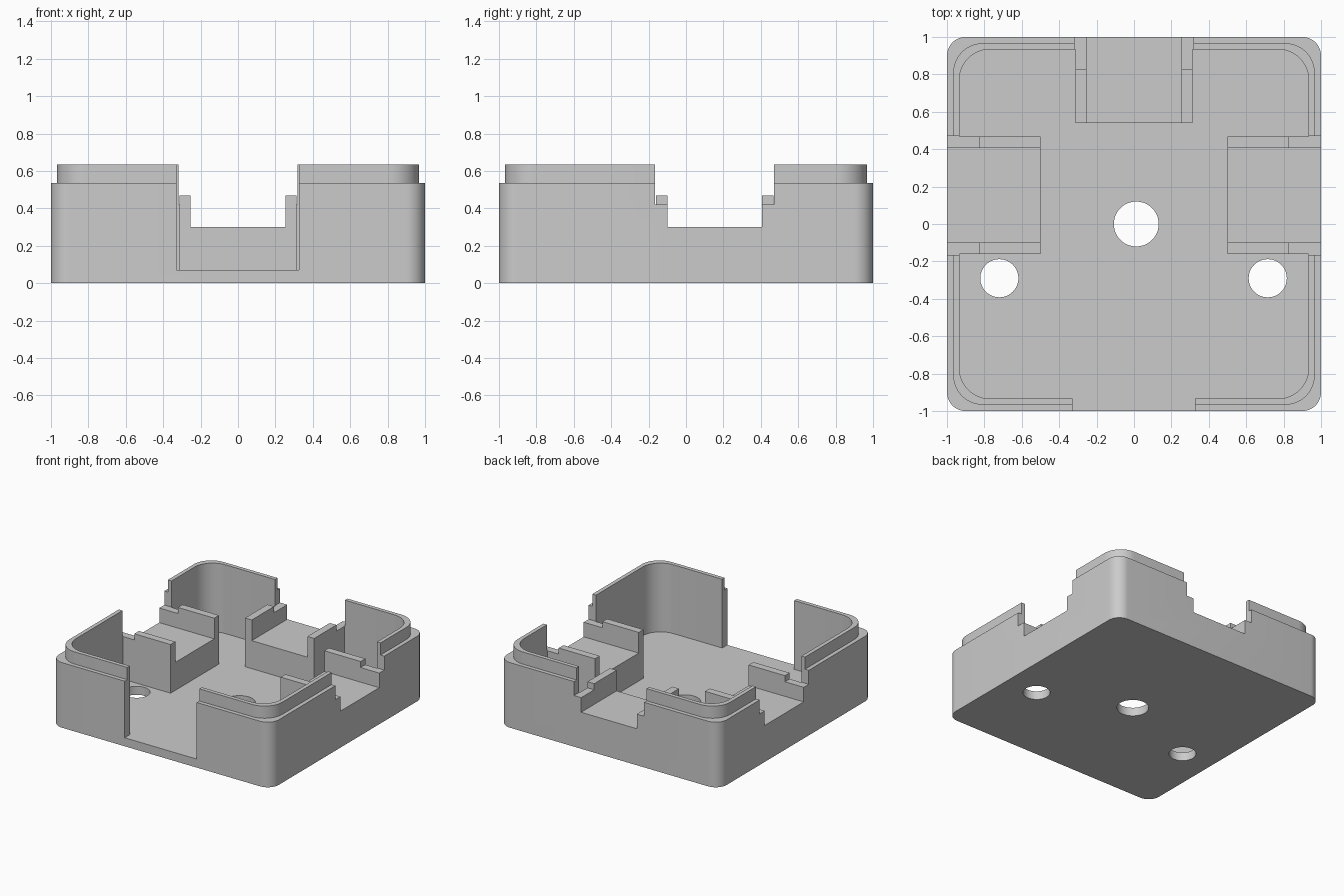
import bpy
import bmesh
from math import cos, sin, pi
from mathutils import Matrix, Vector

old = bpy.data.objects.get("Cube")
if old:
    bpy.data.objects.remove(old)

grey = bpy.data.materials.new("light grey plastic")
grey.use_nodes = True
colour = (0.6, 0.6, 0.6, 1)
grey.diffuse_color = colour
grey.node_tree.nodes["Principled BSDF"].inputs["Base Color"].default_value = colour


def prism(name, outline, z0, z1, angle=0):
    """Extrude a flat outline from z0 to z1, turned about the z axis."""
    bm = bmesh.new()
    face = bm.faces.new([bm.verts.new((x, y, z0)) for x, y in outline])
    top = bmesh.ops.extrude_face_region(bm, geom=[face])["geom"]
    verts = [v for v in top if isinstance(v, bmesh.types.BMVert)]
    bmesh.ops.translate(bm, verts=verts, vec=Vector((0, 0, z1 - z0)))
    bmesh.ops.recalc_face_normals(bm, faces=bm.faces)
    bm.transform(Matrix.Rotation(angle, 4, "Z"))
    mesh = bpy.data.meshes.new(name)
    bm.to_mesh(mesh)
    bm.free()
    mesh.materials.append(grey)
    obj = bpy.data.objects.new(name, mesh)
    bpy.context.collection.objects.link(obj)
    return obj


def rounded(half, r, steps=12):
    """Outline of a square with rounded corners."""
    c = half - r
    pts = []
    for q, (sx, sy) in enumerate([(1, 1), (-1, 1), (-1, -1), (1, -1)]):
        for i in range(steps + 1):
            a = (q + i / steps) * pi / 2
            pts.append((sx * c + r * cos(a), sy * c + r * sin(a)))
    return pts


def rect(x0, x1, y0, y1):
    return [(x0, y0), (x1, y0), (x1, y1), (x0, y1)]


def circle(x, y, r, n=48):
    return [(x + r * cos(2 * pi * i / n), y + r * sin(2 * pi * i / n)) for i in range(n)]


def combine(target, tool, operation):
    mod = target.modifiers.new(operation, "BOOLEAN")
    mod.operation = operation
    mod.solver = "EXACT"
    mod.object = tool
    bpy.context.view_layer.objects.active = target
    bpy.ops.object.modifier_apply(modifier=mod.name)
    bpy.data.objects.remove(tool)


floor_z, rim_z, lip_z = 0.07, 0.535, 0.635
shelf_z, step_z, rail_z = 0.30, 0.42, 0.47

# Tray: outer wall with a raised lip, hollowed down to the floor
tray = prism("enclosure_tray", rounded(1, 0.1), 0, rim_z)
combine(tray, prism("lip", rounded(0.967, 0.16), 0.2, lip_z), "UNION")
combine(tray, prism("cavity", rounded(0.934, 0.165), floor_z, 1), "DIFFERENCE")

# Wide front opening, level with the floor
combine(tray, prism("front_opening", rect(-0.33, 0.325, -1.1, -0.8), floor_z, 1), "DIFFERENCE")

# Connector shelves with stepped side rails: back, right side, left side
half, gap = 0.314, 0.253
for angle, mid, inner in [(0, 0, 0.54), (-pi / 2, -0.153, 0.5), (pi / 2, 0.153, 0.5)]:
    block = rect(mid - half, mid + half, inner, 0.98)
    opening = rect(mid - half - 0.004, mid + half + 0.004, 0.83, 1.1)
    channel = rect(mid - gap, mid + gap, inner - 0.1, 1.1)
    combine(tray, prism("shelf", block, 0.04, rail_z, angle), "UNION")
    combine(tray, prism("wall_opening", opening, step_z, 1, angle), "DIFFERENCE")
    combine(tray, prism("channel", channel, shelf_z, 1, angle), "DIFFERENCE")

# Screw and cable holes through the floor
for x, y, r in [(0.012, 0, 0.12), (-0.72, -0.29, 0.102), (0.715, -0.29, 0.102)]:
    combine(tray, prism("hole", circle(x, y, r), -0.1, 0.2), "DIFFERENCE")

# Smooth corners and holes, crisp edges elsewhere
bpy.ops.object.select_all(action="DESELECT")
tray.select_set(True)
bpy.context.view_layer.objects.active = tray
bpy.ops.object.shade_smooth_by_angle()
